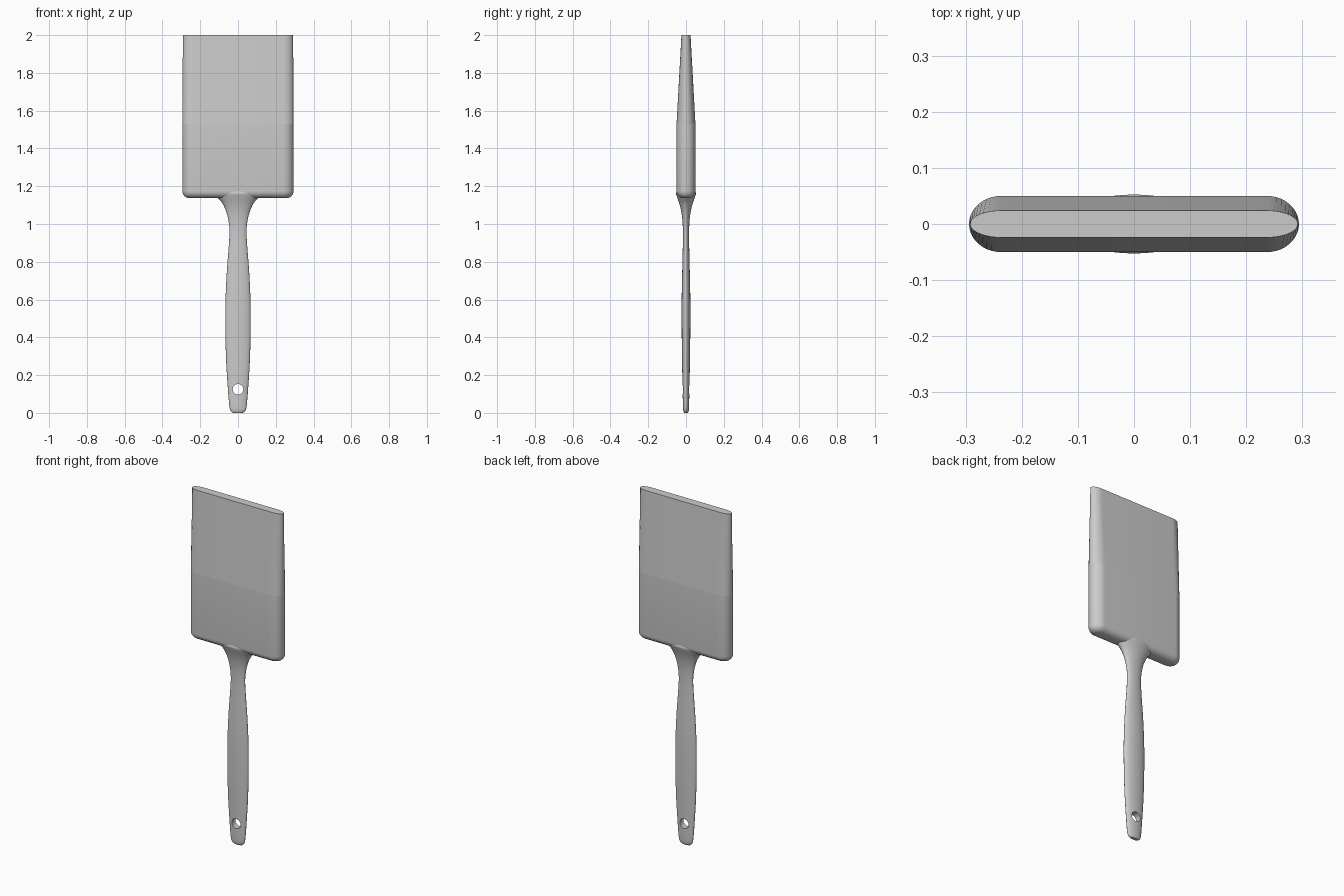
import bpy, bmesh, math
from mathutils import Vector

cube = bpy.data.objects.get("Cube")
if cube:
    bpy.data.objects.remove(cube, do_unlink=True)

grey = bpy.data.materials.new("plain grey")
grey.use_nodes = True
COLOUR = (0.6, 0.6, 0.6, 1)
grey.diffuse_color = COLOUR
grey.node_tree.nodes["Principled BSDF"].inputs["Base Color"].default_value = COLOUR


def stadium(z, inset, depth, n=10):
    """Flat-sided section with elliptical ends."""
    ring = []
    for side, start in ((1, -math.pi / 2), (-1, math.pi / 2)):
        for i in range(2 * n + 1):
            a = start + math.pi * i / (2 * n)
            ring.append((side * 0.237 + (0.057 - inset) * math.cos(a), depth * math.sin(a), z))
    return ring


def ellipse(z, hw, hd, n=40):
    return [(hw * math.cos(2 * math.pi * i / n), hd * math.sin(2 * math.pi * i / n), z)
            for i in range(n)]


def loft(name, rings):
    """Skin a stack of equal rings and close both ends."""
    bm = bmesh.new()
    loops = [[bm.verts.new(p) for p in r] for r in rings]
    n = len(loops[0])
    for a, b in zip(loops, loops[1:]):
        for i in range(n):
            j = (i + 1) % n
            bm.faces.new((a[i], a[j], b[j], b[i]))
    bm.faces.new(loops[0][::-1])
    bm.faces.new(loops[-1])
    mesh = bpy.data.meshes.new(name)
    bm.to_mesh(mesh)
    bm.free()
    mesh.materials.append(grey)
    obj = bpy.data.objects.new(name, mesh)
    bpy.context.collection.objects.link(obj)
    return obj


def activate(obj):
    bpy.ops.object.select_all(action='DESELECT')
    obj.select_set(True)
    bpy.context.view_layer.objects.active = obj


def smooth(obj, angle):
    activate(obj)
    bpy.ops.object.shade_smooth_by_angle(angle=math.radians(angle))


def spline(pts, steps=5):
    """Smooth curve through the control points."""
    p = [Vector(q) for q in pts]
    p = [p[0]] + p + [p[-1]]
    out = []
    for a, b, c, d in zip(p, p[1:], p[2:], p[3:]):
        for s in range(steps):
            t = s / steps
            out.append(0.5 * (2 * b + (c - a) * t + (2 * a - 5 * b + 4 * c - d) * t * t
                              + (3 * b - a - 3 * c + d) * t ** 3))
    return out + [p[-1]]


# Head: rounded base, straight lower half, tapered upper half
R, CREASE = 0.037, 1.53
rings = []
for k in range(7):
    a = math.pi / 2 * k / 6
    rings.append(stadium(1.137 + R * (1 - math.cos(a)), R * (1 - math.sin(a)),
                         0.05 - R * (1 - math.sin(a))))
rings += [stadium(CREASE, 0, 0.05), stadium(2.0, 0.002, 0.024)]
head = loft("brush_head", rings)
smooth(head, 30)
# Keep a crisp line where the taper begins
for e in head.data.edges:
    if all(abs(head.data.vertices[v].co.z - CREASE) < 1e-4 for v in e.vertices):
        e.use_edge_sharp = True

# Handle: (height, half width, half depth)
profile = [(0, 0.026, 0.009), (0.008, 0.036, 0.013), (0.03, 0.045, 0.016),
           (0.12, 0.053, 0.018), (0.28, 0.063, 0.021), (0.45, 0.067, 0.023),
           (0.6, 0.066, 0.023), (0.75, 0.059, 0.020), (0.88, 0.049, 0.017),
           (0.96, 0.045, 0.0165), (1.02, 0.051, 0.019), (1.07, 0.064, 0.026),
           (1.11, 0.083, 0.036), (1.14, 0.108, 0.046), (1.163, 0.125, 0.0525),
           (1.18, 0.12, 0.045)]
handle = loft("handle", [ellipse(*p) for p in spline(profile)])

# Hanging hole through the handle
bpy.ops.mesh.primitive_cylinder_add(vertices=32, radius=0.028, depth=0.2,
                                    location=(0, 0, 0.125), rotation=(math.pi / 2, 0, 0))
cutter = bpy.context.object
cutter.name = "hole_cutter"
cutter.hide_render = True
cutter.data.materials.append(grey)
activate(handle)
mod = handle.modifiers.new("hanging_hole", 'BOOLEAN')
mod.operation = 'DIFFERENCE'
mod.solver = 'EXACT'
mod.object = cutter
bpy.ops.object.modifier_apply(modifier=mod.name)
bpy.data.objects.remove(cutter, do_unlink=True)
smooth(handle, 40)
